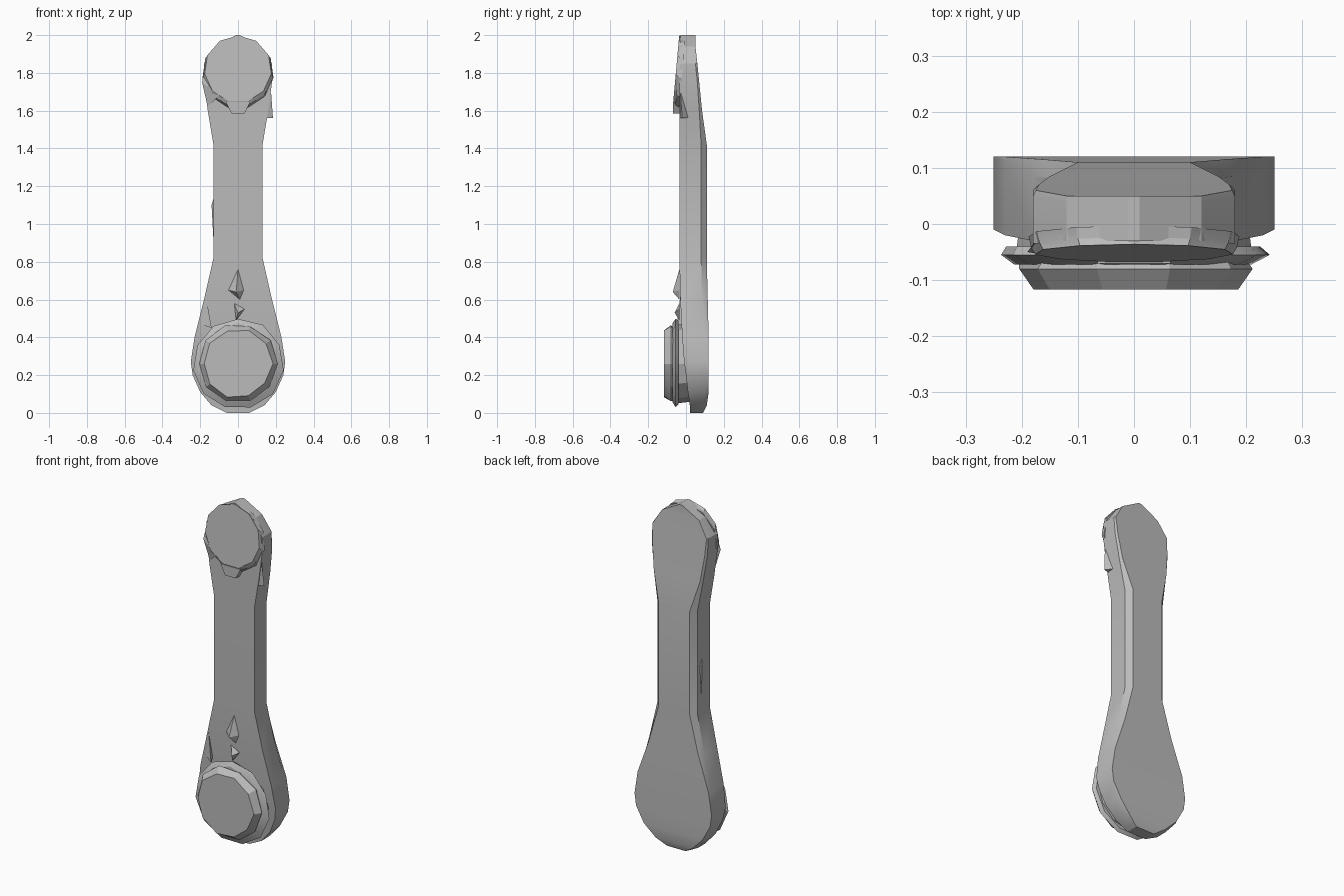
import bpy, bmesh, math, random

random.seed(4)

old_cube = bpy.data.objects.get("Cube")
if old_cube:
    bpy.data.objects.remove(old_cube, do_unlink=True)

TINT = (0.5, 0.5, 0.5, 1)
grey = bpy.data.materials.new("plain grey")
grey.use_nodes = True
grey.diffuse_color = TINT
grey.node_tree.nodes["Principled BSDF"].inputs["Base Color"].default_value = TINT


def finish(name, bm, smooth_angle=25):
    """Turn a bmesh into a named, shaded object."""
    bmesh.ops.recalc_face_normals(bm, faces=bm.faces)
    mesh = bpy.data.meshes.new(name)
    bm.to_mesh(mesh)
    bm.free()
    mesh.materials.append(grey)
    obj = bpy.data.objects.new(name, mesh)
    bpy.context.collection.objects.link(obj)
    bpy.ops.object.select_all(action="DESELECT")
    obj.select_set(True)
    bpy.context.view_layer.objects.active = obj
    bpy.ops.object.shade_smooth_by_angle(angle=math.radians(smooth_angle))
    return obj


def loft(name, rings):
    """Skin a list of equal-length closed rings and cap both ends."""
    bm = bmesh.new()
    loops = [[bm.verts.new(point) for point in ring] for ring in rings]
    for lower, upper in zip(loops, loops[1:]):
        for i in range(len(lower)):
            j = (i + 1) % len(lower)
            bm.faces.new((lower[i], lower[j], upper[j], upper[i]))
    bm.faces.new(loops[0])
    bm.faces.new(loops[-1])
    return finish(name, bm)


def faceted_disc(name, profile, sides, tilt=0, jitter=0, turn=0):
    """Stack rings facing the front; each profile entry is radius, y, centre z."""
    rings = []
    for radius, y, centre in profile:
        ring = []
        for i in range(sides):
            angle = math.tau * (i + turn) / sides
            r = radius + random.uniform(-jitter, jitter)
            rise = r * math.cos(angle)
            ring.append((r * math.sin(angle), y + tilt * rise, centre + rise))
        rings.append(ring)
    return loft(name, rings)


def shard(name, points):
    """Small convex chip spanning a few points."""
    bm = bmesh.new()
    for point in points:
        bm.verts.new(point)
    bmesh.ops.convex_hull(bm, input=bm.verts)
    return finish(name, bm, 10)


# Arm: z, half width at front, half width at back, front y, back y, back bevel
stations = [
    (0, .06, .06, .02, .09, .01),
    (.04, .14, .12, .02, .11, .02),
    (.11, .2, .19, .01, .12, .02),
    (.2, .24, .24, 0, .12, .02),
    (.27, .25, .25, -.01, .12, .02),
    (.4, .23, .23, -.02, .12, .02),
    (.6, .18, .16, -.03, .115, .03),
    (.82, .13, .1, -.035, .11, .03),
    (1.42, .13, .1, -.035, .11, .03),
    (1.6, .16, .15, -.035, .085, .015),
    (1.75, .18, .17, -.035, .07, .01),
    (1.85, .18, .175, -.035, .06, .01),
    (1.94, .12, .12, -.03, .05, .01),
    (2, .01, .01, -.03, .05, .01),
]
arm_rings = []
for z, front, back, y_front, y_back, bevel in stations:
    half = [(front, y_front), (front, y_back - bevel), (back, y_back)]
    ring = [(x, y, z) for x, y in half]
    ring += [(-x, y, z) for x, y in reversed(half)]
    arm_rings.append(ring)
loft("arm", arm_rings)

# Lower knob: neck, wide collar and raised cap
faceted_disc("knob_neck", [(.2, .03, .26), (.21, -.05, .26)], 12)
faceted_disc("knob_collar", [(.225, -.04, .26), (.24, -.055, .26),
                             (.21, -.072, .26)], 11, jitter=.006)
faceted_disc("knob_cap", [(.2, -.06, .26), (.21, -.08, .26),
                          (.18, -.117, .26)], 10, jitter=.006, turn=.5)

# Upper pad, leaning so its lower rim stands proud
faceted_disc("upper_pad", [(.19, -.02, 1.8), (.185, -.04, 1.805),
                           (.178, -.052, 1.82)], 11, tilt=.09)

# Tab beneath the upper pad
shard("pad_tab", [(x * s, y, z) for s in (-1, 1) for y in (-.07, -.03)
                  for x, z in ((.065, 1.645), (.035, 1.585))])

# Chips on the front of the arm
shard("upper_chip", [(0, -.035, .76), (-.05, -.035, .65), (.03, -.035, .65),
                     (-.01, -.07, .64), (.01, -.035, .6)])
shard("lower_chip", [(-.02, -.035, .58), (.035, -.035, .55), (0, -.06, .53),
                     (-.01, -.035, .49)])

# Splinters along the sides
shard("side_hook", [(.175, -.03, 1.7), (.185, -.02, 1.56), (.14, -.035, 1.56),
                    (.15, .015, 1.565)])
shard("side_splinter", [(-.125, .03, 1.15), (-.14, .05, 1.1),
                        (-.125, .06, 1.08), (-.125, .04, .82)])
shard("lower_flake", [(-.17, -.03, .62), (-.2, -.02, .47), (-.14, -.05, .45),
                      (-.16, .02, .5)])
shard("upper_flake", [(-.175, -.03, 1.85), (-.19, -.05, 1.75),
                      (-.16, -.03, 1.62), (-.1, -.065, 1.68)])
